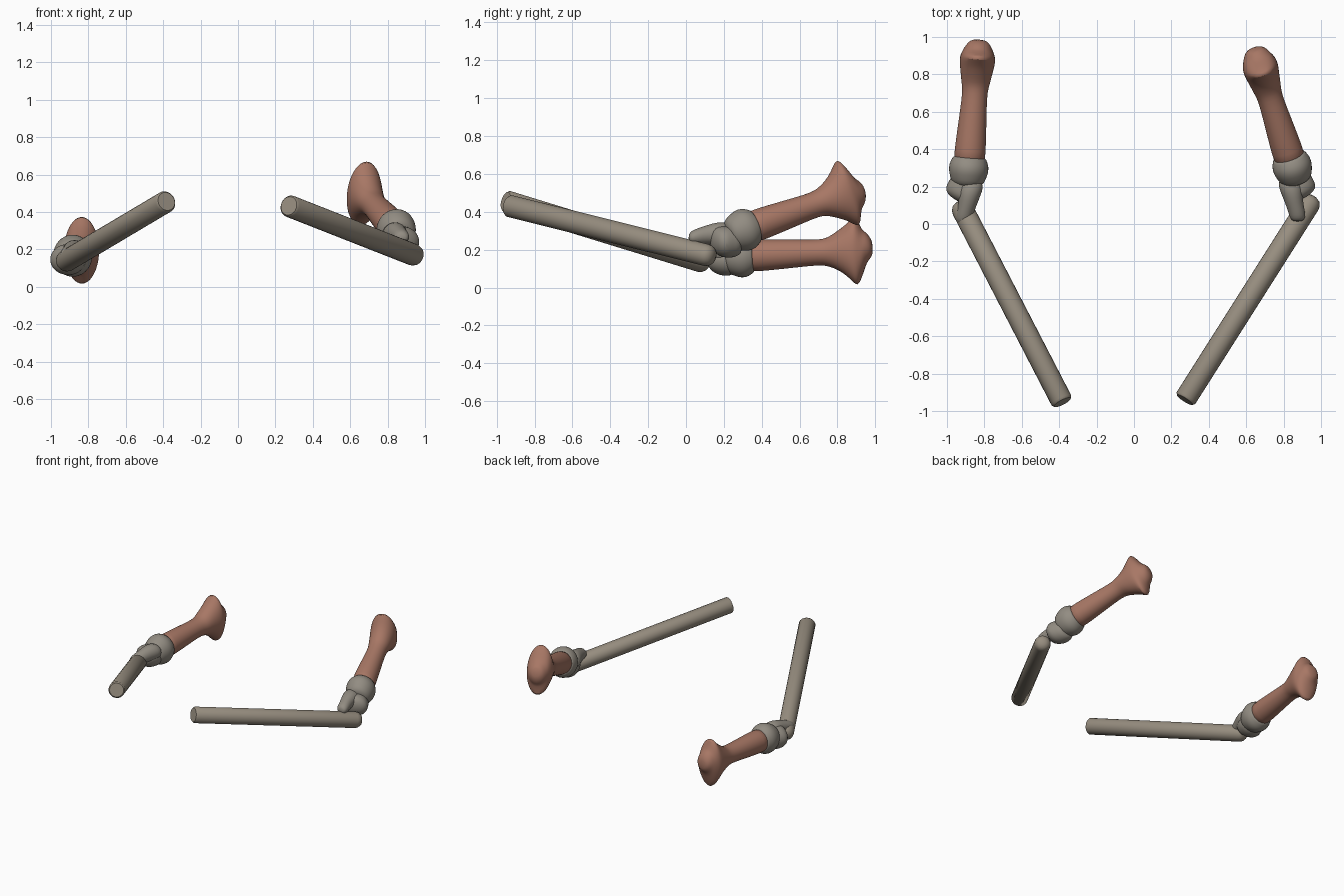
import bpy, bmesh, math
from mathutils import Vector, Matrix

if "Cube" in bpy.data.objects:
    bpy.data.objects.remove(bpy.data.objects["Cube"])


def material(name, rgb):
    m = bpy.data.materials.new(name)
    m.diffuse_color = (*rgb, 1)
    m.use_nodes = True
    m.node_tree.nodes["Principled BSDF"].inputs["Base Color"].default_value = m.diffuse_color
    return m


WOOD = material("grey brown wood", (0.31, 0.27, 0.215))
GLOVE = material("cool grey cloth", (0.29, 0.265, 0.225))
CLAY = material("terracotta", (0.39, 0.185, 0.13))


def frame(origin, target, up):
    """Matrix with local z from origin to target and local y near up."""
    o = Vector(origin)
    d = (Vector(target) - o).normalized()
    w = Vector(up).cross(d).normalized()
    u = d.cross(w)
    m = Matrix((w, u, d)).transposed().to_4x4()
    m.translation = o
    return m


def loft(name, rings, matrix, mat, sides=20, subsurf=True):
    """Skin of ellipses: each ring is (along, half_w, half_u, shift_w, shift_u)."""
    bm = bmesh.new()
    loops = []
    for s, a, b, ow, ou in rings:
        loops.append([bm.verts.new((ow + a * math.cos(t), ou + b * math.sin(t), s))
                      for t in (2 * math.pi * i / sides for i in range(sides))])
    for p, q in zip(loops, loops[1:]):
        for i in range(sides):
            j = (i + 1) % sides
            bm.faces.new((p[i], p[j], q[j], q[i]))
    bm.faces.new(loops[0][::-1])
    bm.faces.new(loops[-1])
    bmesh.ops.recalc_face_normals(bm, faces=bm.faces)
    me = bpy.data.meshes.new(name)
    bm.to_mesh(me)
    bm.free()
    me.materials.append(mat)
    ob = bpy.data.objects.new(name, me)
    ob.matrix_world = matrix
    bpy.context.collection.objects.link(ob)
    bpy.context.view_layer.objects.active = ob
    ob.select_set(True)
    bpy.ops.object.shade_smooth_by_angle(angle=math.radians(50))
    ob.select_set(False)
    if subsurf:
        ob.modifiers.new("smooth", 'SUBSURF').levels = 1
        ob.modifiers["smooth"].render_levels = 1
    return ob


def rod(name, front, back):
    # Long bar with a nearly flat front and a domed back
    m = frame(front, back, (0, 0, 1))
    n = (Vector(back) - Vector(front)).length
    r = 0.059
    prof = [(-0.012, r * 0.85), (0, r), (n, r), (n + 0.022, r * 0.92),
            (n + 0.04, r * 0.7), (n + 0.05, r * 0.3)]
    loft(name, [(s, q, q, 0, 0) for s, q in prof], m, WOOD, 24, False)


# Shaft narrowing to a waist, then flaring to a tall oval head with a knob
LIMB = [(0.03, .085, .085, 0, 0), (0.10, .085, .086, 0, 0),
        (0.25, .077, .078, 0, 0), (0.40, .067, .068, 0, 0),
        (0.45, .071, .071, 0, 0), (0.48, .078, .08, 0, 0),
        (0.53, .086, .107, 0, -.005), (0.58, .096, .145, 0, 0),
        (0.612, .096, .186, 0, 0), (0.63, .09, .181, 0, 0),
        (0.655, .08, .115, 0, .005), (0.672, .07, .085, 0, -.015),
        (0.695, .055, .06, 0, -.015), (0.71, .03, .03, 0, -.01)]
# Swollen wrist band
CUFF = [(-0.085, .06, .06, 0, 0), (-0.06, .087, .09, 0, 0),
        (-0.03, .098, .102, 0, 0), (0.0, .107, .115, 0, 0),
        (0.035, .107, .114, 0, 0), (0.06, .096, .1, 0, 0),
        (0.075, .089, .09, 0, 0), (0.078, .08, .08, 0, 0)]
# Palm (toward the front) and the fingers folded over the rod
PALM = [(-.01, .05, .05, 0, 0), (.0, .07, .07, 0, 0), (.04, .09, .085, 0, 0),
        (.075, .1, .085, .012, 0), (.11, .088, .08, .012, .005),
        (.14, .06, .065, .0, .01), (.16, .03, .035, -.01, .015)]
FINGERS = [(.03, .05, .045, -.03, .04), (.07, .07, .062, -.03, .045),
           (.12, .06, .062, -.02, .045), (.17, .05, .052, -.01, .04),
           (.22, .046, .045, .005, .03), (.255, .042, .037, .01, .025),
           (.272, .025, .02, .01, .022)]


def arm(side, sx, wrist, head, up):
    m = frame(wrist, head, up)
    loft(side + "_limb", LIMB, m, CLAY)
    loft(side + "_cuff", CUFF, m, GLOVE)
    # Hand runs straight toward the front; local x is outward
    hand = Matrix(((sx, 0, 0, wrist[0] + sx * .015), (0, 0, -1, wrist[1] - .01),
                   (0, 1, 0, wrist[2] - .06 if sx > 0 else wrist[2] - .02),
                   (0, 0, 0, 1)))
    loft(side + "_palm", PALM, hand, GLOVE, 16)
    loft(side + "_fingers", FINGERS, hand, GLOVE, 14)


rod("left_rod", (-.388, -.943, .453), (-.915, .075, .14))
rod("right_rod", (.278, -.93, .43), (.935, .105, .172))
arm("left", -1, (-.885, .28, .165), (-.835, .9, .195), (0, 0, -1))
arm("right", 1, (.85, .295, .3), (.67, .855, .5), (0, 0, 1))
